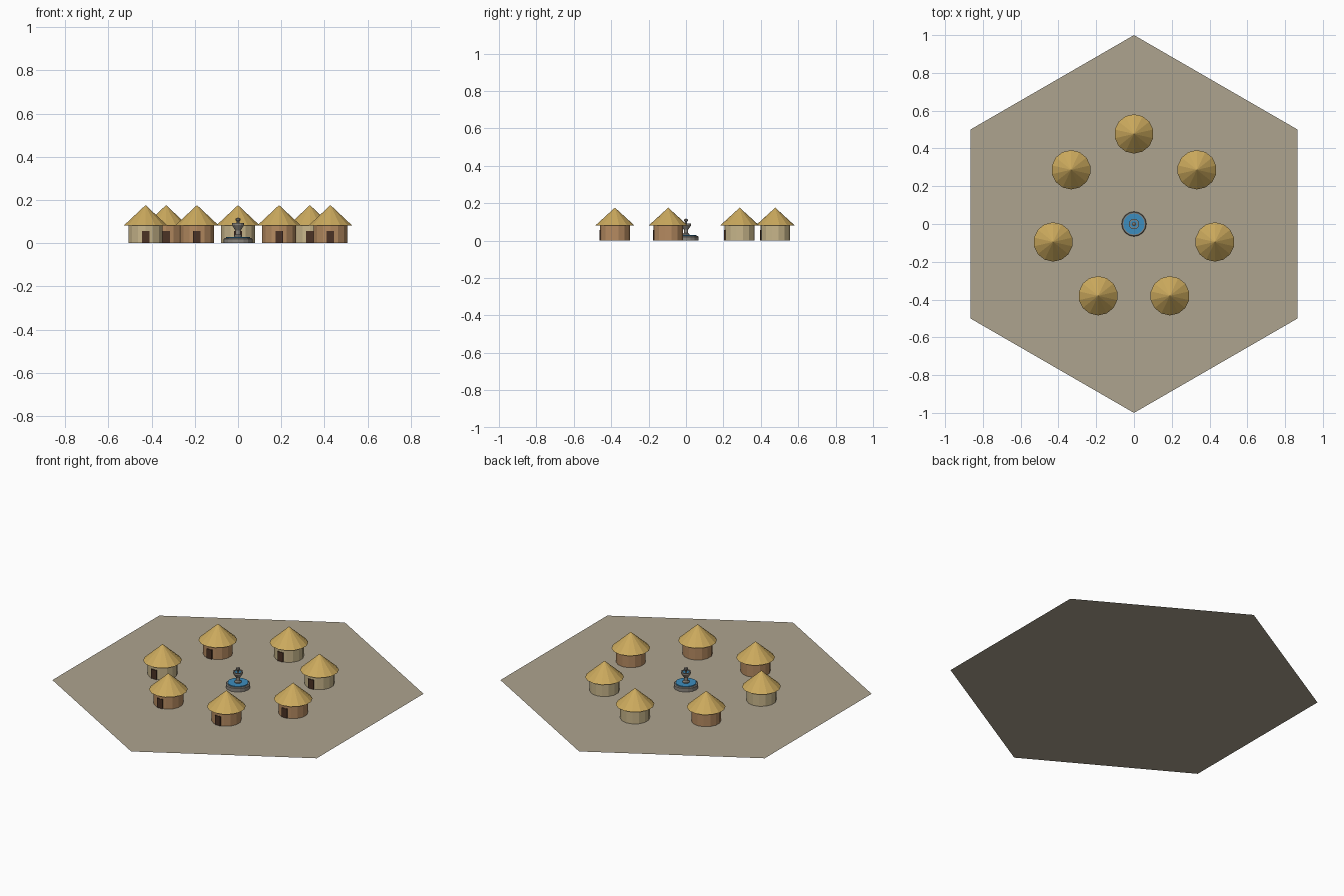
import bpy
import bmesh
from math import cos, sin, pi

cube = bpy.data.objects.get("Cube")
if cube:
    bpy.data.objects.remove(cube, do_unlink=True)


def material(name, rgb):
    mat = bpy.data.materials.new(name)
    mat.use_nodes = True
    mat.diffuse_color = (*rgb, 1)
    mat.node_tree.nodes["Principled BSDF"].inputs["Base Color"].default_value = (*rgb, 1)
    return mat


EARTH = material("dry_earth", (0.42, 0.37, 0.275))
THATCH = material("golden_thatch", (0.60, 0.40, 0.11))
BEIGE = material("beige_clay", (0.58, 0.47, 0.26))
BROWN = material("brown_clay", (0.47, 0.26, 0.12))
DOOR = material("dark_wood", (0.07, 0.032, 0.018))
STONE = material("grey_stone", (0.26, 0.24, 0.21))
WATER = material("blue_water", (0.047, 0.27, 0.52))


def finish(name, bm, mat, location):
    mesh = bpy.data.meshes.new(name)
    bm.to_mesh(mesh)
    bm.free()
    mesh.materials.append(mat)
    obj = bpy.data.objects.new(name, mesh)
    obj.location = location
    bpy.context.collection.objects.link(obj)
    return obj


def lathe(name, profile, sides, mat, location=(0, 0, 0)):
    """Turn a (radius, height) profile around z; radius 0 closes to a point."""
    bm = bmesh.new()
    rings = []
    for r, z in profile:
        if r == 0:
            rings.append([bm.verts.new((0, 0, z))] * sides)
        else:
            angles = [2 * pi * i / sides - pi / 2 for i in range(sides)]
            rings.append([bm.verts.new((r * cos(a), r * sin(a), z)) for a in angles])
    for low, high in zip(rings, rings[1:]):
        for i in range(sides):
            j = (i + 1) % sides
            corners = dict.fromkeys((low[i], low[j], high[j], high[i]))
            bm.faces.new(list(corners))
    return finish(name, bm, mat, location)


def box(name, size, mat, location):
    bm = bmesh.new()
    bmesh.ops.create_cube(bm, size=1)
    bmesh.ops.scale(bm, vec=size, verts=bm.verts)
    return finish(name, bm, mat, location)


# Hexagonal ground sheet
lathe("ground", [(1, 0), (0, 0)], 6, EARTH)

# Ring of round huts, every door facing the front
huts = [
    (0, 0.477, BEIGE),
    (0.333, 0.287, BEIGE), (-0.333, 0.287, BROWN),
    (0.428, -0.095, BROWN), (-0.428, -0.095, BEIGE),
    (0.19, -0.38, BROWN), (-0.19, -0.38, BROWN),
]
for n, (x, y, clay) in enumerate(huts, 1):
    lathe(f"hut_wall_{n}", [(0.08, 0), (0.08, 0.085)], 14, clay, (x, y, 0))
    lathe(f"hut_roof_{n}", [(0, 0.081), (0.104, 0.081), (0, 0.176)], 14, THATCH, (x, y, 0))
    box(f"hut_door_{n}", (0.035, 0.009, 0.055), DOOR, (x, y - 0.078, 0.0277))

# Fountain: basin, pool, pedestal bowl and finial
lathe("fountain_basin", [(0.066, 0), (0.066, 0.02), (0.062, 0.024), (0.054, 0.024)], 16, STONE)
lathe("fountain_pool", [(0.056, 0.02), (0.056, 0.029), (0, 0.029)], 16, WATER)
lathe("fountain_pedestal", [(0.019, 0.028), (0.019, 0.034), (0.012, 0.04), (0.012, 0.058),
                            (0.028, 0.083), (0.028, 0.092), (0.02, 0.092), (0.02, 0.086)],
      12, STONE)
lathe("fountain_bowl_water", [(0.0205, 0.088), (0, 0.088)], 12, WATER)
lathe("fountain_finial", [(0.006, 0.086), (0.006, 0.1), (0.011, 0.105), (0.011, 0.113),
                          (0, 0.118)], 8, STONE)
